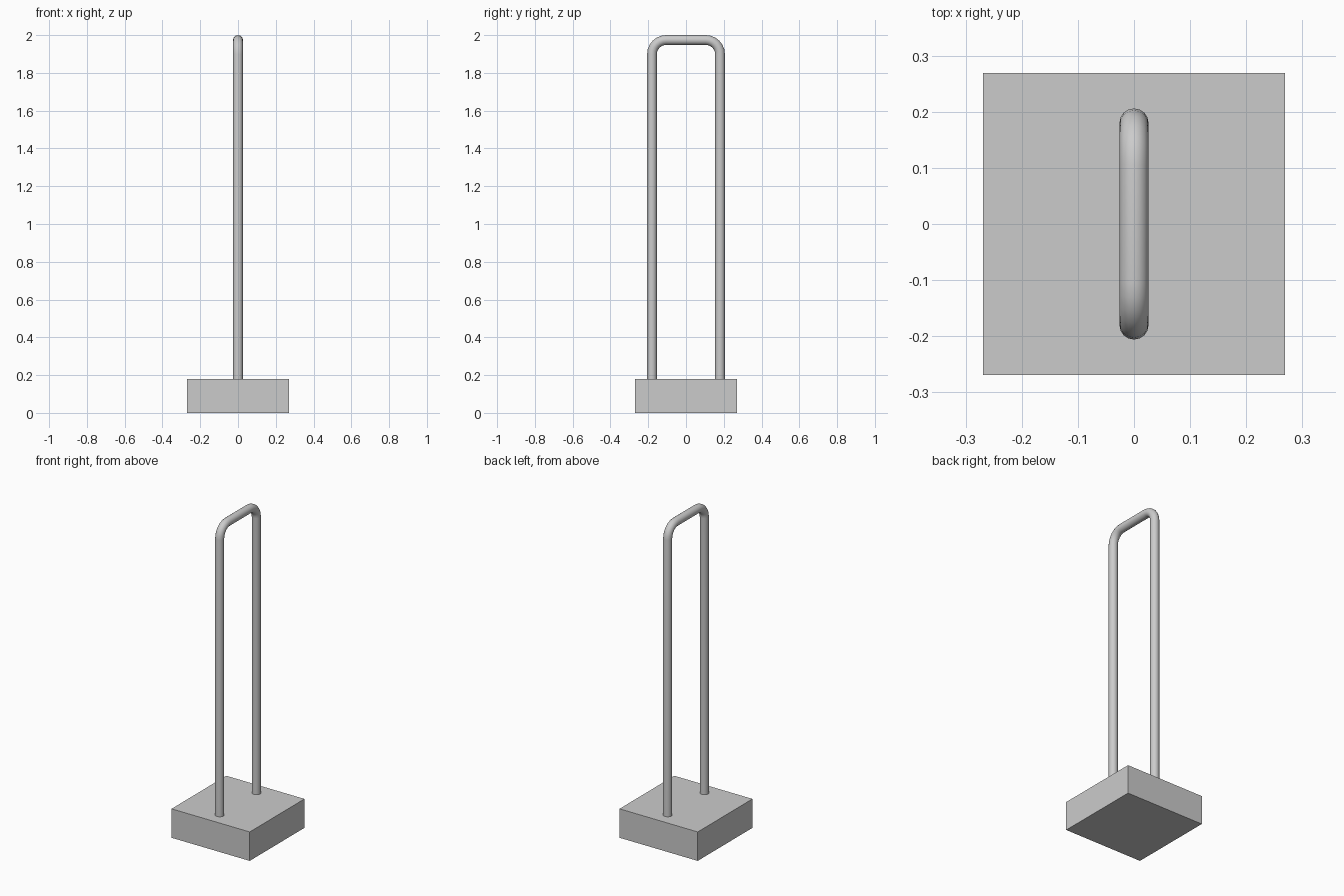
import bpy
import bmesh
from math import sin, cos, pi
from mathutils import Vector

default = bpy.data.objects.get("Cube")
if default:
    bpy.data.objects.remove(default, do_unlink=True)

HALF = 0.269         # base half width
BASE_H = 0.18
TUBE_R = 0.026
SPAN = 0.18          # leg offset from the centre
BEND = 0.075         # bend radius at the tube centre
SIDES, STEPS = 16, 6

grey = bpy.data.materials.new("light grey")
grey.use_nodes = True
colour = (0.6, 0.6, 0.6, 1)
grey.diffuse_color = colour
grey.node_tree.nodes["Principled BSDF"].inputs["Base Color"].default_value = colour


def add_object(name, bm):
    bmesh.ops.recalc_face_normals(bm, faces=bm.faces)
    mesh = bpy.data.meshes.new(name)
    bm.to_mesh(mesh)
    bm.free()
    mesh.materials.append(grey)
    obj = bpy.data.objects.new(name, mesh)
    bpy.context.collection.objects.link(obj)
    return obj


# Square base block
bm = bmesh.new()
bmesh.ops.create_cube(bm, size=1)
for v in bm.verts:
    v.co = Vector((v.co.x * 2 * HALF, v.co.y * 2 * HALF, (v.co.z + 0.5) * BASE_H))
add_object("base_block", bm)

# Hoop centre line: up one leg, round two bends, down the other
# Each station is (y, z, angle of the outward direction)
top = 2 - TUBE_R
path = [(SPAN, BASE_H - 0.01, 0)]
for side in (0, 1):
    centre_y = (SPAN - BEND) * (1 - 2 * side)
    for i in range(STEPS + 1):
        a = pi / 2 * (side + i / STEPS)
        path.append((centre_y + BEND * cos(a), top - BEND + BEND * sin(a), a))
path.append((-SPAN, BASE_H - 0.01, pi))

# Round tube swept along the centre line
bm = bmesh.new()
rings = []
for y, z, a in path:
    ring = []
    for k in range(SIDES):
        t = 2 * pi * k / SIDES
        out = TUBE_R * cos(t)
        ring.append(bm.verts.new((TUBE_R * sin(t), y + out * cos(a), z + out * sin(a))))
    rings.append(ring)
for r0, r1 in zip(rings, rings[1:]):
    for k in range(SIDES):
        n = (k + 1) % SIDES
        bm.faces.new((r0[k], r0[n], r1[n], r1[k]))
bm.faces.new(rings[0])
bm.faces.new(rings[-1])
hoop = add_object("tube_hoop", bm)

# Smooth tube
bpy.context.view_layer.objects.active = hoop
hoop.select_set(True)
bpy.ops.object.shade_smooth_by_angle()
